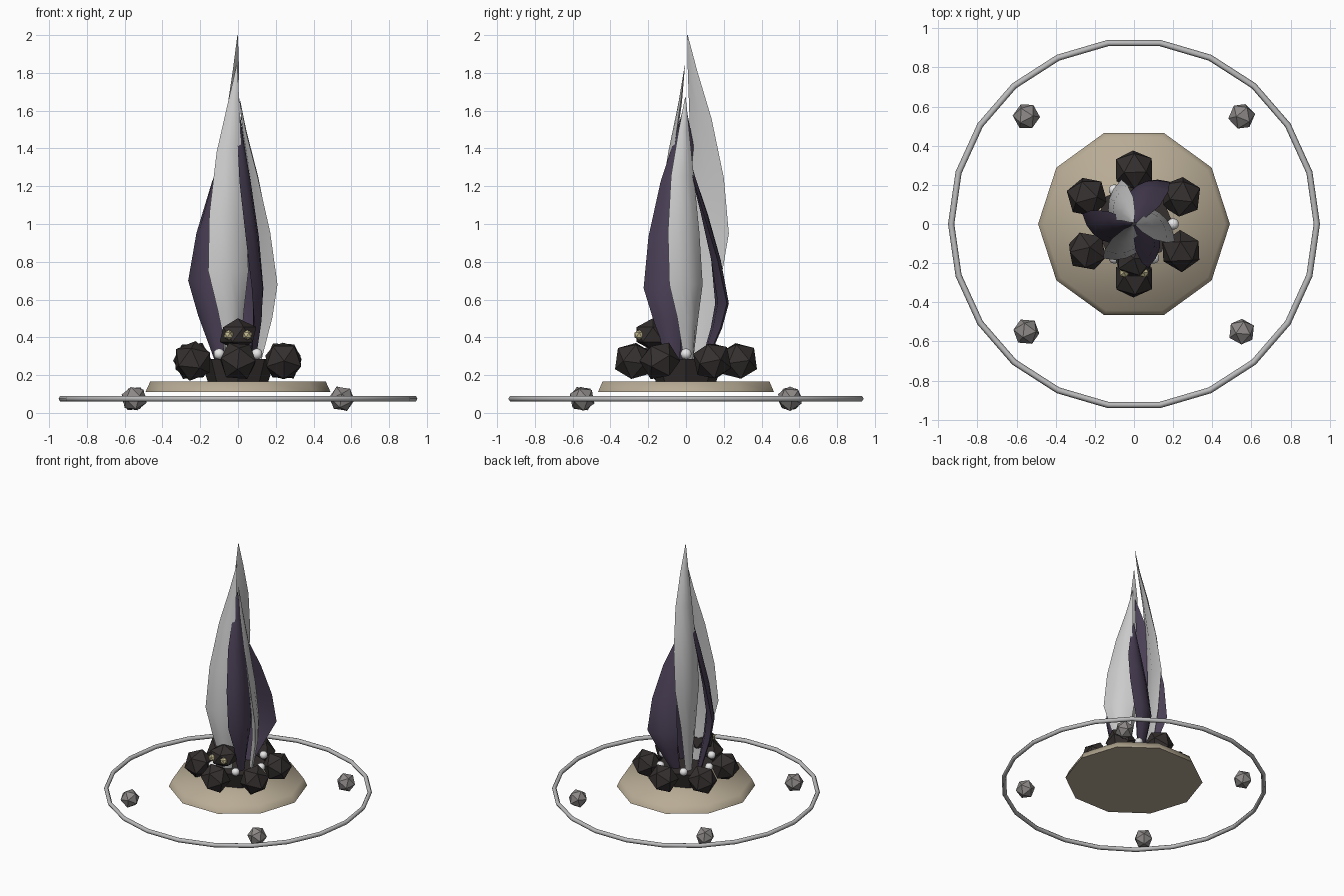
import bpy, bmesh, math, random
from mathutils import Vector, Euler

if "Cube" in bpy.data.objects:
    bpy.data.objects.remove(bpy.data.objects["Cube"])

random.seed(4)


def material(name, r, g, b):
    m = bpy.data.materials.new(name)
    m.diffuse_color = (r, g, b, 1)
    m.use_nodes = True
    m.node_tree.nodes["Principled BSDF"].inputs["Base Color"].default_value = m.diffuse_color
    return m


WHITE = material("pale_white", 0.60, 0.60, 0.60)
PURPLE = material("dusky_purple", 0.070, 0.052, 0.095)
ROCK = material("dark_rock", 0.036, 0.029, 0.029)
TAN = material("sand_tan", 0.48, 0.41, 0.30)
GREY = material("stone_grey", 0.26, 0.245, 0.24)
SILVER = material("ring_silver", 0.50, 0.50, 0.51)
EYE = material("eye_cream", 0.55, 0.49, 0.28)
PEARL = material("pearl_white", 0.80, 0.80, 0.80)


def finish(ob, name, mat, smooth=None):
    ob.name = name
    ob.data.materials.append(mat)
    if smooth is not None:
        bpy.ops.object.select_all(action='DESELECT')
        ob.select_set(True)
        bpy.context.view_layer.objects.active = ob
        bpy.ops.object.shade_smooth_by_angle(angle=math.radians(smooth))
    return ob


def ico(name, mat, loc, r, scale=(1, 1, 1), rot=(0, 0, 0), sub=1, smooth=None):
    bpy.ops.mesh.primitive_ico_sphere_add(subdivisions=sub, radius=r, location=loc, rotation=rot)
    ob = bpy.context.object
    ob.scale = scale
    return finish(ob, name, mat, smooth)


def spin():
    return [random.uniform(0, 3.1) for _ in range(3)]


# ground ring: 22 segments, hexagonal section
bpy.ops.mesh.primitive_torus_add(major_segments=22, minor_segments=6, major_radius=0.934,
                                 minor_radius=0.016, location=(0, 0, 0.075))
finish(bpy.context.object, "ground_ring", SILVER, 70)

# ten-sided plinth, tapering upward
bpy.ops.mesh.primitive_cone_add(vertices=10, radius1=0.49, radius2=0.465, depth=0.055,
                                location=(0, 0, 0.1375), rotation=(0, 0, math.radians(18)))
ob = bpy.context.object
ob.rotation_euler.z = math.radians(90)
finish(ob, "plinth", TAN, 70)

# four floating pebbles
for x in (-1, 1):
    for y in (-1, 1):
        ico("pebble", GREY, (0.55 * x, 0.55 * y, 0.075), 0.07, rot=spin())

# dark hearth under the blades
bpy.ops.mesh.primitive_cone_add(vertices=8, radius1=0.16, radius2=0.2, depth=0.12,
                                location=(0, 0, 0.225))
finish(bpy.context.object, "hearth", ROCK)

# rocks and pearls alternating around the hearth
for k in range(6):
    a = math.radians(30 + 60 * k)
    ico("rock", ROCK, (0.277 * math.cos(a), 0.277 * math.sin(a), 0.275), 0.108, rot=spin())
    a = math.radians(60 * k)
    ico("pearl", PEARL, (0.2 * math.cos(a), 0.2 * math.sin(a), 0.312), 0.03, sub=2, smooth=60)

# small head with two eyes
ico("head", ROCK, (0, -0.175, 0.415), 0.108, scale=(1, 0.95, 0.8))
for s in (-1, 1):
    ico("eye", EYE, (0.05 * s, -0.248, 0.412), 0.028, sub=1)


def blade(name, mat, deg, reach, zc, tip):
    """Twisted lens-section blade: bottom, widest corner, upper bend, needle tip."""
    rc = reach - 0.08
    stations = [  # z, centre radius, half width, half thickness, twist
        (0.28, 0.10, 0.035, 0.02, 8),
        (zc * 0.55 + 0.13, 0.11 + (rc - 0.10) * 0.55, 0.075, 0.03, 4),
        (zc, rc, 0.112, 0.036, 0),
        (zc + (tip - zc) * 0.28, rc * 0.85, 0.098, 0.034, -6),
        (zc + (tip - zc) * 0.58, rc * 0.56, 0.066, 0.024, -14),
        (zc + (tip - zc) * 0.82, rc * 0.24, 0.030, 0.012, -20),
        (tip, 0.008, 0.002, 0.001, -24)]
    bm = bmesh.new()
    rings = []
    for z, r, w, t, tw in stations:
        a = math.radians(deg + tw)
        out = Vector((math.cos(a), math.sin(a), 0))
        cw = Vector((math.sin(a), -math.cos(a), 0))
        tilt = math.radians(38)
        u = cw * math.cos(tilt) + out * math.sin(tilt)   # clockwise edge swings outward
        n = out * math.cos(tilt) - cw * math.sin(tilt)
        c = out * r + Vector((0, 0, z))
        sect = [(-1, 0), (-0.5, 0.75), (0, 1), (0.5, 0.75), (1, 0), (0, -0.5)]
        rings.append([bm.verts.new(c + u * w * p + n * t * q) for p, q in sect])
    for lo, hi in zip(rings, rings[1:]):
        for i in range(6):
            j = (i + 1) % 6
            bm.faces.new((lo[i], lo[j], hi[j], hi[i]))
    bm.faces.new(rings[0])
    bm.faces.new(rings[-1])
    bmesh.ops.recalc_face_normals(bm, faces=bm.faces)
    me = bpy.data.meshes.new(name)
    bm.to_mesh(me)
    bm.free()
    ob = bpy.data.objects.new(name, me)
    bpy.context.collection.objects.link(ob)
    finish(ob, name, mat, 40)


# six blades, white and purple in turn
for mat, deg, reach, zc, tip in (
        (WHITE, 0, 0.22, 0.68, 1.67),
        (PURPLE, 68, 0.28, 0.58, 1.40),
        (WHITE, 128, 0.23, 0.95, 2.00),
        (PURPLE, 188, 0.265, 0.70, 1.60),
        (WHITE, 250, 0.23, 0.75, 1.84),
        (PURPLE, 310, 0.23, 0.66, 1.63)):
    blade("white_blade" if mat is WHITE else "purple_blade", mat, deg, reach, zc, tip)
